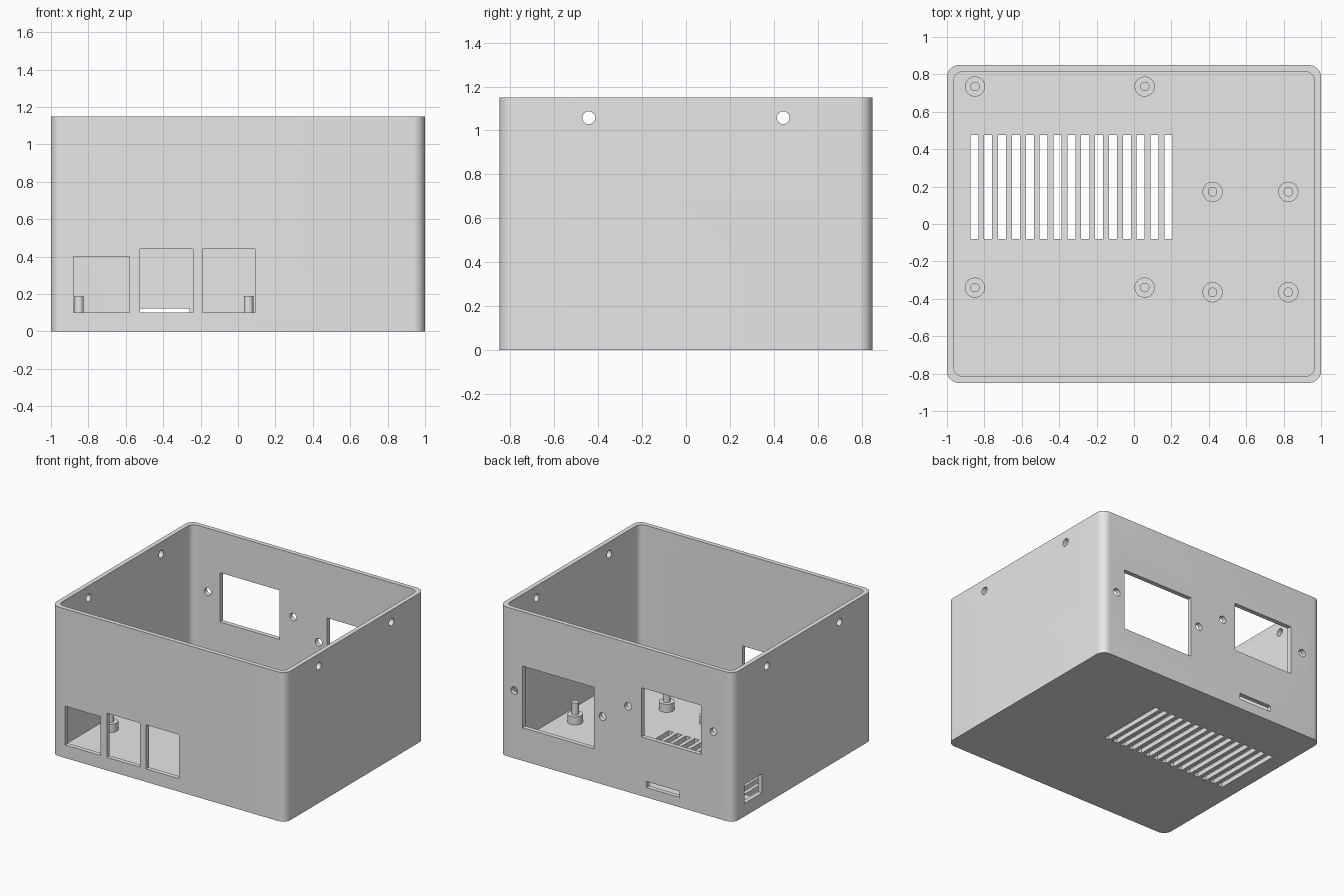
import bpy, bmesh, math
from mathutils import Matrix, Vector

cube = bpy.data.objects.get("Cube")
if cube:
    bpy.data.objects.remove(cube, do_unlink=True)

W, D, H, T = 1.0, 0.85, 1.15, 0.035   # half width, half depth, height, wall

grey = bpy.data.materials.new("light_grey_plastic")
grey.use_nodes = True
grey.diffuse_color = (0.8, 0.8, 0.8, 1)
grey.node_tree.nodes["Principled BSDF"].inputs["Base Color"].default_value = (0.8, 0.8, 0.8, 1)


def make(name, bm):
    bmesh.ops.recalc_face_normals(bm, faces=bm.faces)
    me = bpy.data.meshes.new(name)
    bm.to_mesh(me)
    bm.free()
    ob = bpy.data.objects.new(name, me)
    bpy.context.collection.objects.link(ob)
    me.materials.append(grey)
    return ob


def rounded_prism(name, hx, hy, r, z0, z1, steps=10):
    bm = bmesh.new()
    ring = []
    for q, (sx, sy) in enumerate([(1, 1), (-1, 1), (-1, -1), (1, -1)]):
        for i in range(steps + 1):
            a = math.pi / 2 * (q + i / steps)
            ring.append(bm.verts.new((sx * (hx - r) + r * math.cos(a),
                                      sy * (hy - r) + r * math.sin(a), z0)))
    face = bm.faces.new(ring)
    top = bmesh.ops.extrude_face_region(bm, geom=[face])["geom"]
    bmesh.ops.translate(bm, vec=(0, 0, z1 - z0),
                        verts=[v for v in top if isinstance(v, bmesh.types.BMVert)])
    return make(name, bm)


def add_box(bm, x0, x1, y0, y1, z0, z1):
    centre = Vector((x0 + x1, y0 + y1, z0 + z1)) / 2
    size = Matrix.Diagonal((x1 - x0, y1 - y0, z1 - z0, 1))
    bmesh.ops.create_cube(bm, size=1, matrix=Matrix.Translation(centre) @ size)


def add_cylinder(bm, centre, r, depth, axis="Z"):
    turn = {"X": Matrix.Rotation(math.pi / 2, 4, "Y"),
            "Y": Matrix.Rotation(math.pi / 2, 4, "X"),
            "Z": Matrix.Identity(4)}[axis]
    bmesh.ops.create_cone(bm, cap_ends=True, segments=32, radius1=r, radius2=r,
                          depth=depth, matrix=Matrix.Translation(centre) @ turn)


def cut(target, cutter):
    mod = target.modifiers.new("cut", "BOOLEAN")
    mod.operation, mod.solver, mod.object = "DIFFERENCE", "EXACT", cutter
    bpy.context.view_layer.objects.active = target
    bpy.ops.object.modifier_apply(modifier=mod.name)
    bpy.data.objects.remove(cutter, do_unlink=True)


def smooth(ob):
    bpy.ops.object.select_all(action="DESELECT")
    ob.select_set(True)
    bpy.context.view_layer.objects.active = ob
    bpy.ops.object.shade_smooth_by_angle(angle=math.radians(30))


# Open-topped shell with rounded vertical corners
case = rounded_prism("enclosure", W, D, 0.065, 0, H)
cut(case, rounded_prism("cavity", W - T, D - T, 0.05, T, H + 0.1))

openings = bmesh.new()
E = 0.05

# Front connector windows
for x0, x1, top in [(-0.88, -0.58, 0.4), (-0.525, -0.24, 0.44), (-0.19, 0.09, 0.44)]:
    add_box(openings, x0, x1, -D - E, -D + E, 0.1, top)

# Back windows and card slot
for x0, x1, z0, z1 in [(0.19, 0.8, 0.255, 0.73), (-0.725, -0.215, 0.455, 0.835),
                       (-0.54, -0.258, 0.076, 0.123)]:
    add_box(openings, x0, x1, D - E, D + E, z0, z1)

# Screw holes beside the back windows
for x, z in [(0.87, 0.523), (0.118, 0.523), (-0.1, 0.66), (-0.83, 0.66)]:
    add_cylinder(openings, (x, D, z), 0.029, 2 * E, "Y")

# Port opening low on one side
add_box(openings, -W - E, -W + E, 0.5, 0.715, 0.1, 0.247)

# Lid screw holes through both side walls
for sx in (-1, 1):
    for sy in (-1, 1):
        add_cylinder(openings, (sx * W, sy * 0.443, 1.058), 0.029, 2 * E, "X")

# Floor vents
for i in range(15):
    x = -0.875 + i * 0.0741
    add_box(openings, x, x + 0.043, -0.08, 0.475, -E, T + E)

cut(case, make("openings", openings))
smooth(case)

# Board standoffs with locating pins
posts = [("left_board", x, y) for x in (0.42, 0.825) for y in (0.172, -0.365)]
posts += [("right_board", x, y) for x in (-0.85, 0.057) for y in (0.735, -0.34)]
for i, (board, x, y) in enumerate(posts):
    for part, r, z0, z1 in [("standoff", 0.054, T - 0.005, 0.098), ("pin", 0.025, 0.09, 0.19)]:
        bm = bmesh.new()
        add_cylinder(bm, (x, y, (z0 + z1) / 2), r, z1 - z0)
        smooth(make(f"{board}_{part}_{i % 4 + 1}", bm))
